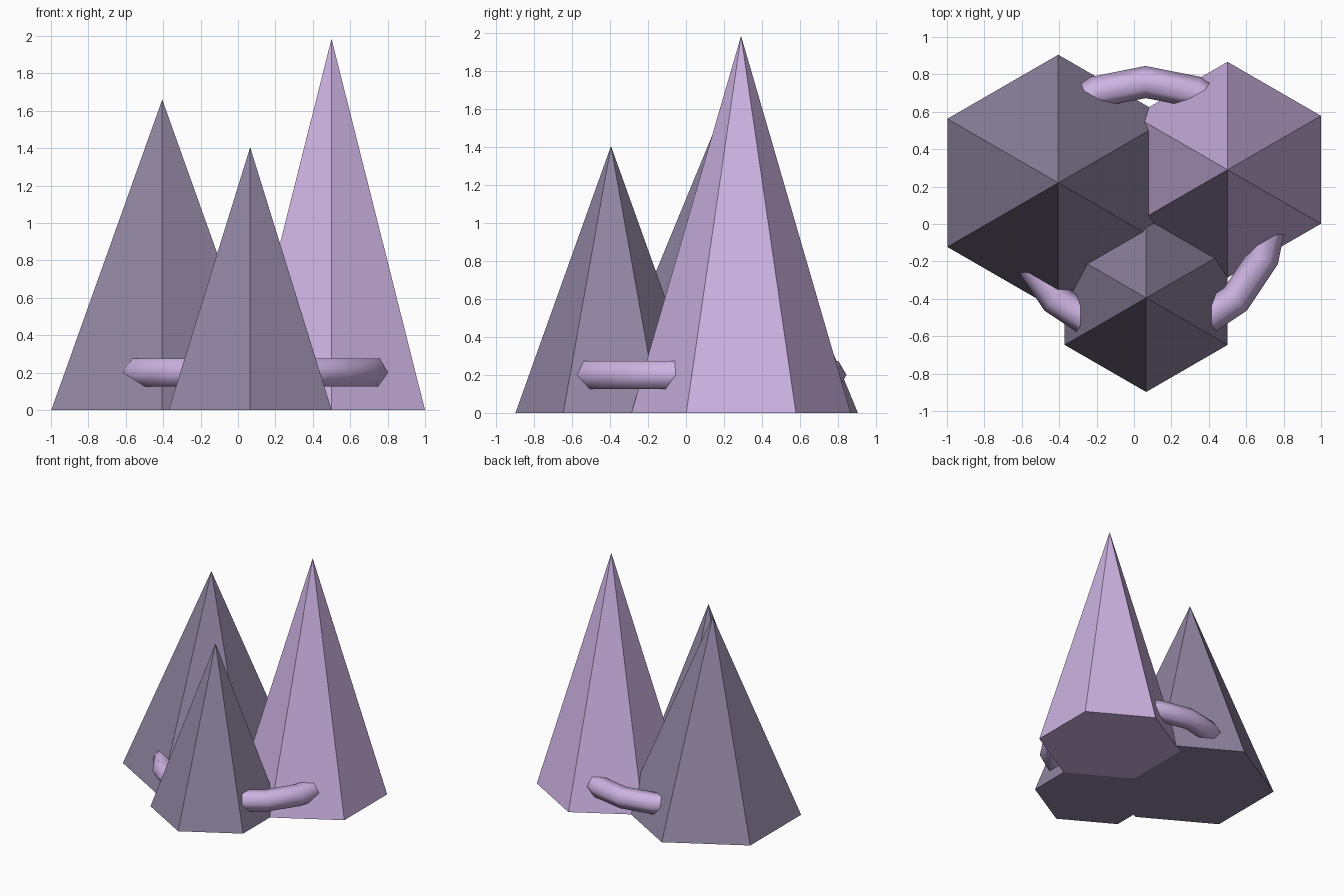
import bpy

if "Cube" in bpy.data.objects:
    bpy.data.objects.remove(bpy.data.objects["Cube"])


def make_material(name, rgb):
    mat = bpy.data.materials.new(name)
    mat.diffuse_color = (*rgb, 1.0)
    mat.use_nodes = True
    mat.node_tree.nodes["Principled BSDF"].inputs["Base Color"].default_value = mat.diffuse_color
    return mat


lilac = make_material("lilac", (0.61, 0.45, 0.76))
slate = make_material("slate_purple", (0.28, 0.235, 0.36))


def spike(name, x, y, radius, height, mat):
    bpy.ops.mesh.primitive_cone_add(vertices=6, radius1=radius, radius2=0,
                                    depth=height, location=(x, y, height / 2))
    obj = bpy.context.object
    obj.name = name
    obj.data.materials.append(mat)


# Three six-sided spikes, flat shaded, corners pointing along y
spike("tall_spike", 0.50, 0.29, 0.577, 1.985, lilac)
spike("wide_spike", -0.405, 0.22, 0.685, 1.66, slate)
spike("small_spike", 0.065, -0.395, 0.503, 1.405, slate)

# Ring threaded through all three spikes
bpy.ops.mesh.primitive_torus_add(major_segments=16, minor_segments=6,
                                 major_radius=0.68, minor_radius=0.086,
                                 location=(0.062, 0.079, 0.2))
ring = bpy.context.object
ring.name = "binding_ring"
ring.data.materials.append(lilac)
bpy.ops.object.shade_smooth()
